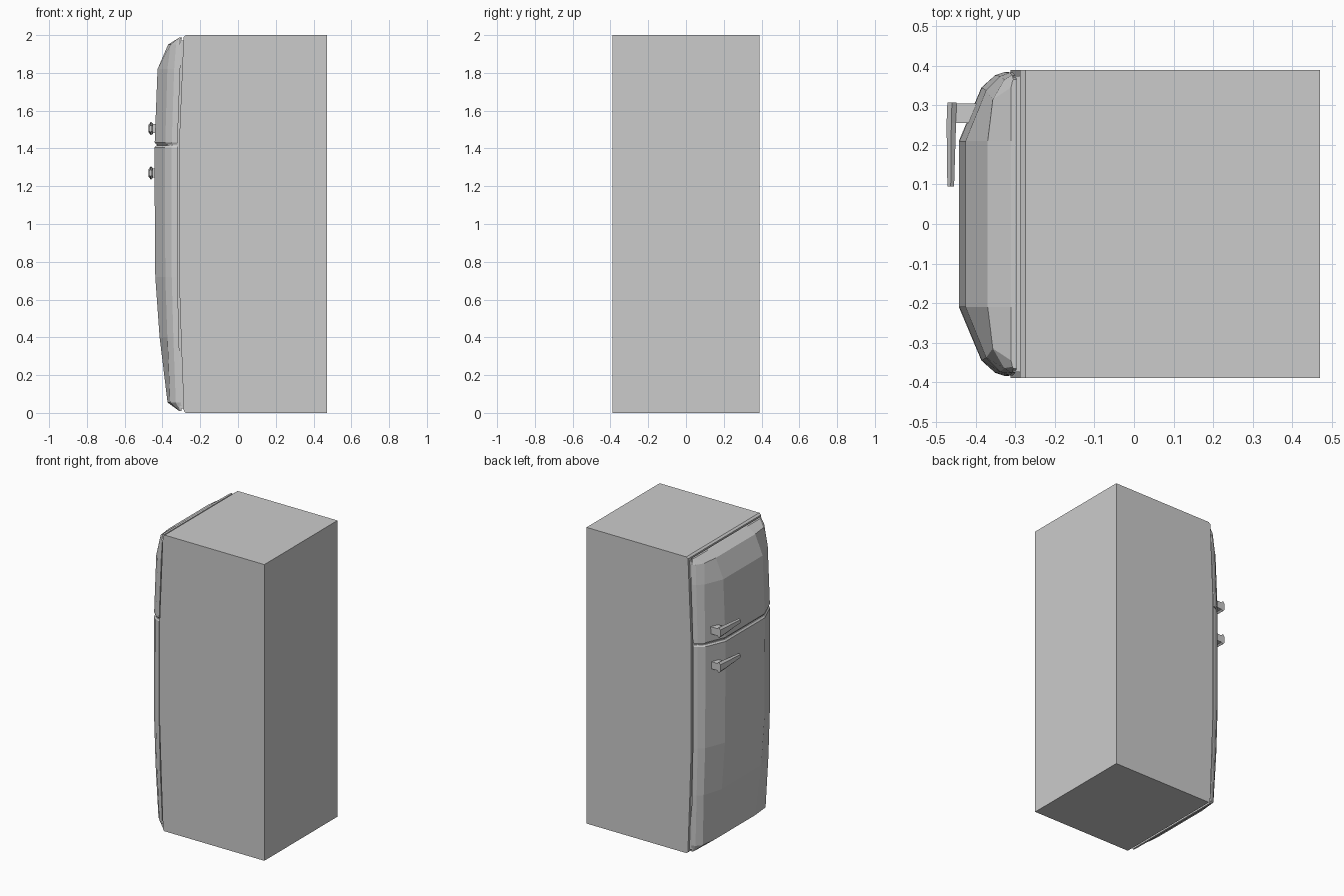
import bpy, bmesh

if "Cube" in bpy.data.objects:
    bpy.data.objects.remove(bpy.data.objects["Cube"])


def finish(name, bm):
    bmesh.ops.recalc_face_normals(bm, faces=bm.faces[:])
    me = bpy.data.meshes.new(name)
    bm.to_mesh(me)
    bm.free()
    ob = bpy.data.objects.new(name, me)
    bpy.context.collection.objects.link(ob)
    return ob


def loft(name, rings):
    """Skin closed rings of equal length and cap both ends."""
    bm = bmesh.new()
    vs = [[bm.verts.new(p) for p in r] for r in rings]
    n = len(vs[0])
    for a, b in zip(vs, vs[1:]):
        for i in range(n):
            j = (i + 1) % n
            bm.faces.new((a[i], a[j], b[j], b[i]))
    bm.faces.new(vs[0])
    bm.faces.new(vs[-1])
    return finish(name, bm)


def side_prism(name, profile, stations):
    """Extrude an x-z profile across y."""
    return loft(name, [[(x, y, z) for x, z in profile] for y in stations])


# Cabinet with a gently bowed front edge
side_prism("cabinet", [(0.47, 0), (0.47, 2), (-0.275, 2), (-0.288, 1.99),
                       (-0.312, 1.42), (-0.312, 0.72), (-0.301, 0.38),
                       (-0.287, 0.01), (-0.277, 0)], (-0.39, 0.39))

# Recessed seal between cabinet and doors
side_prism("door_seal", [(-0.25, 0.02), (-0.25, 1.975), (-0.306, 1.97),
                         (-0.332, 1.42), (-0.332, 0.72), (-0.322, 0.38),
                         (-0.309, 0.025)], (-0.374, 0.374))


def door_ring(z, xf, xs, ys, xb, yb):
    """Half section of the bowed door, mirrored across y."""
    xm, ym = xb + 0.4 * (xs - xb), ys + 0.8 * (yb - ys)
    half = [(xb + 0.008, yb), (xb, yb), (xm, ym), (xs, ys), (xf, 0.21)]
    pts = half + [(x, -y) for x, y in reversed(half)]
    return [(x, y, z) for x, y in pts]


# Columns: z, front x, shoulder x, shoulder y, back x, back y
lower = [(0.010, -0.311, -0.311, 0.345, -0.307, 0.368),
         (0.055, -0.373, -0.360, 0.335, -0.309, 0.378),
         (0.40, -0.415, -0.374, 0.345, -0.321, 0.383),
         (0.72, -0.438, -0.385, 0.345, -0.328, 0.384),
         (1.405, -0.443, -0.386, 0.345, -0.328, 0.384),
         (1.416, -0.434, -0.379, 0.340, -0.328, 0.379)]
upper = [(1.422, -0.434, -0.379, 0.340, -0.328, 0.379),
         (1.432, -0.441, -0.385, 0.345, -0.328, 0.384),
         (1.82, -0.426, -0.374, 0.338, -0.314, 0.383),
         (1.95, -0.370, -0.357, 0.315, -0.309, 0.377),
         (1.987, -0.311, -0.311, 0.345, -0.305, 0.365)]
loft("lower_door", [door_ring(*r) for r in lower])
loft("upper_door", [door_ring(*r) for r in upper])

# Dark line filler between the two doors
loft("door_gap", [door_ring(z, -0.428, -0.373, 0.336, -0.328, 0.374)
                  for z in (1.41, 1.428)])


def bar_ring(y, xo, xi, h, z):
    """Six-sided handle section, narrower on its outer face."""
    xm = (xo + xi) / 2
    return [(xo, y, z - 0.6 * h), (xm, y, z - h), (xi, y, z - 0.7 * h),
            (xi, y, z + 0.7 * h), (xm, y, z + h), (xo, y, z + 0.6 * h)]


# Tapered handles, each on a short mount
for label, z in (("upper", 1.505), ("lower", 1.27)):
    loft(label + "_handle", [bar_ring(0.307, -0.472, -0.449, 0.036, z),
                             bar_ring(0.255, -0.474, -0.450, 0.033, z),
                             bar_ring(0.095, -0.472, -0.455, 0.018, z)])
    loft(label + "_handle_mount",
         [[(x, 0.255, z - h), (x, 0.305, z - h),
           (x, 0.305, z + h), (x, 0.255, z + h)]
          for x, h in ((-0.452, 0.024), (-0.385, 0.024))])
